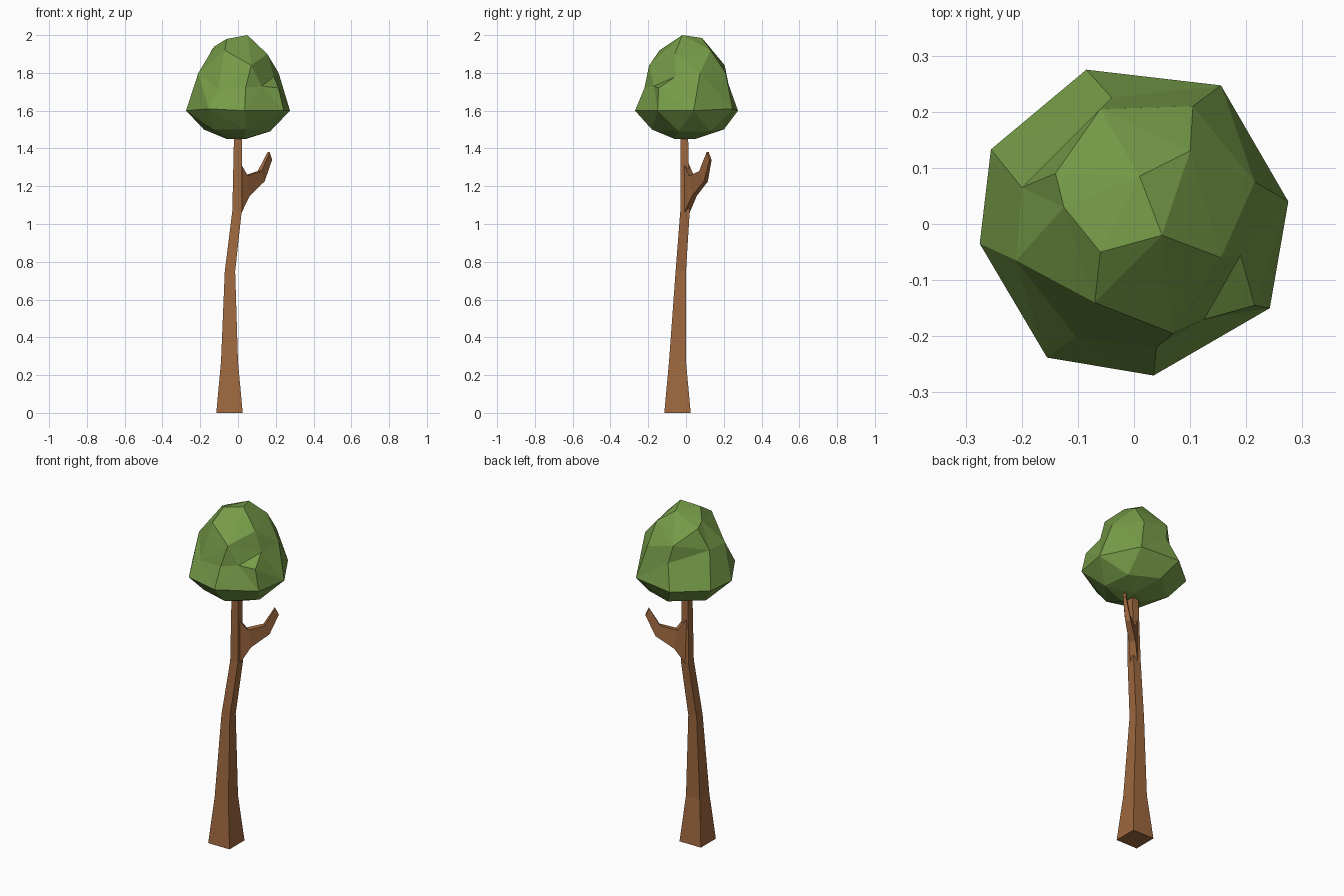
import bpy, bmesh
from mathutils import Vector

cube = bpy.data.objects.get("Cube")
if cube:
    bpy.data.objects.remove(cube)


def material(name, rgb):
    m = bpy.data.materials.new(name)
    m.use_nodes = True
    m.diffuse_color = (*rgb, 1)
    m.node_tree.nodes["Principled BSDF"].inputs["Base Color"].default_value = (*rgb, 1)
    return m


def finish(bm, name, mat):
    bmesh.ops.recalc_face_normals(bm, faces=bm.faces[:])
    mesh = bpy.data.meshes.new(name)
    bm.to_mesh(mesh)
    bm.free()
    mesh.materials.append(mat)
    ob = bpy.data.objects.new(name, mesh)
    bpy.context.collection.objects.link(ob)
    return ob


def loft(name, sections, mat):
    """Skin a row of four-cornered sections and cap both ends."""
    bm = bmesh.new()
    rings = [[bm.verts.new(p) for p in s] for s in sections]
    for a, b in zip(rings, rings[1:]):
        for i in range(4):
            j = (i + 1) % 4
            bm.faces.new((a[i], a[j], b[j], b[i]))
    bm.faces.new(rings[0])
    bm.faces.new(rings[-1])
    return finish(bm, name, mat)


bark = material("bark brown", (0.34, 0.138, 0.05))
leaf = material("leaf green", (0.18, 0.33, 0.065))

# Trunk: tapering square post; each row is x range, y range, height
trunk_rows = [(-.115, .025, -.115, .025, 0), (-.09, 0, -.09, 0, .27),
              (-.07, -.015, -.055, 0, .75), (-.03, .02, -.03, .02, 1.07),
              (-.02, .02, -.03, .01, 1.52)]
loft("trunk", [[(x0, y0, z), (x1, y0, z), (x1, y1, z), (x0, y1, z)]
               for x0, x1, y0, y1, z in trunk_rows], bark)

# Branch: lower edge, upper edge and width at each bend
branch_rows = [((.005, .005, 1.06), (.0, .0, 1.32), .04),
               ((.05, .045, 1.15), (.04, .03, 1.255), .036),
               ((.13, .105, 1.225), (.115, .08, 1.28), .03),
               ((.175, .13, 1.34), (.162, .115, 1.38), .016)]
side = Vector((1, -1, 0)).normalized()
sections = []
for low, high, width in branch_rows:
    low, high, s = Vector(low), Vector(high), side * width / 2
    sections.append([low - s, low + s, high + s, high - s])
loft("branch", sections, bark)

# Foliage: faceted crown, corners listed by height band
crown = [
    # top
    (.05, -.02, 2), (-.06, -.05, 1.98), (.01, .085, 1.985), (-.125, .03, 1.94),
    (-.14, .09, 1.92), (.1, .13, 1.92), (-.07, -.14, 1.92), (.155, -.06, 1.9),
    # shoulder
    (-.06, .205, 1.84), (.07, -.195, 1.84), (-.21, -.065, 1.8), (.215, .075, 1.8),
    (.105, .21, 1.8), (-.2, .065, 1.8), (.19, -.055, 1.78), (-.04, .225, 1.74),
    (.125, -.17, 1.73), (.215, -.145, 1.72), (-.105, -.2, 1.71), (.04, -.22, 1.72),
    # widest rim
    (-.085, .275, 1.6), (.155, .247, 1.61), (.275, .04, 1.6), (.242, -.15, 1.6),
    (.035, -.27, 1.6), (-.155, -.238, 1.61), (-.275, -.035, 1.6), (-.255, .133, 1.6),
    # underside
    (.15, .13, 1.49), (-.02, .2, 1.5), (-.18, .07, 1.5), (-.13, -.13, 1.5),
    (.04, -.18, 1.5), (.17, -.04, 1.49), (.04, .05, 1.45), (-.06, .01, 1.45),
    (.03, -.06, 1.45)]
centre = Vector((0, 0, 1.68))
bm = bmesh.new()
corners = []
for p in crown:
    # Hull the directions first so hollows in the crown survive
    corners.append((bm.verts.new((Vector(p) - centre).normalized()), Vector(p)))
bmesh.ops.convex_hull(bm, input=bm.verts[:])
for v, p in corners:
    v.co = p
finish(bm, "foliage", leaf)
